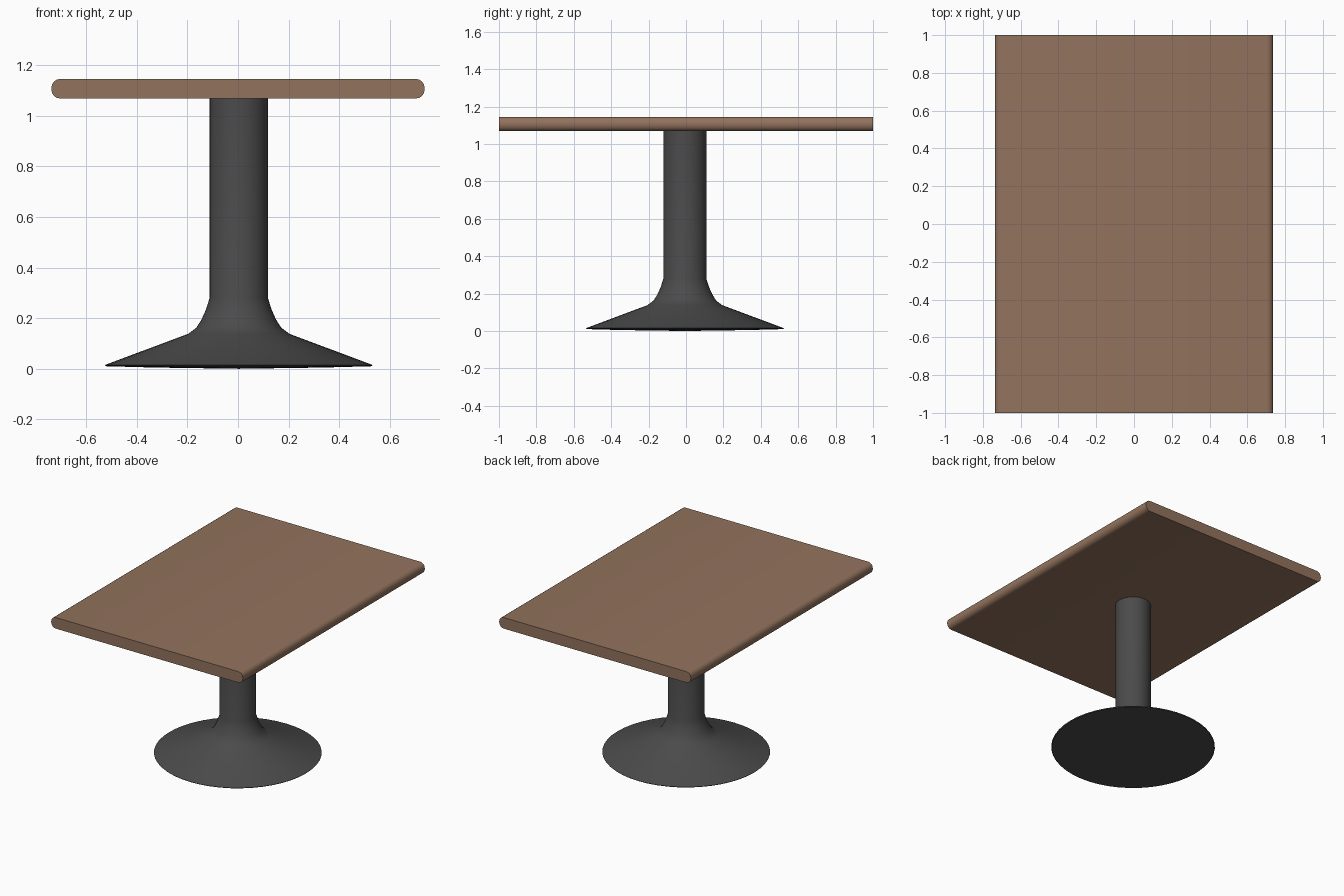
import bpy
import bmesh
import math

cube = bpy.data.objects.get("Cube")
if cube:
    bpy.data.objects.remove(cube, do_unlink=True)


def material(name, rgb):
    mat = bpy.data.materials.new(name)
    mat.use_nodes = True
    mat.diffuse_color = (*rgb, 1)
    bsdf = next(n for n in mat.node_tree.nodes if n.type == 'BSDF_PRINCIPLED')
    bsdf.inputs["Base Color"].default_value = (*rgb, 1)
    return mat


def finish(bm, name, mat, angle):
    bmesh.ops.recalc_face_normals(bm, faces=bm.faces)
    mesh = bpy.data.meshes.new(name)
    bm.to_mesh(mesh)
    bm.free()
    mesh.materials.append(mat)
    obj = bpy.data.objects.new(name, mesh)
    bpy.context.collection.objects.link(obj)
    bpy.ops.object.select_all(action='DESELECT')
    obj.select_set(True)
    bpy.context.view_layer.objects.active = obj
    bpy.ops.object.shade_smooth_by_angle(angle=math.radians(angle))
    return obj


wood = material("brown wood", (0.29, 0.17, 0.11))
metal = material("dark grey metal", (0.07, 0.07, 0.07))

# Table top: a slab with its long edges rounded
bm = bmesh.new()
bmesh.ops.create_cube(bm, size=1)
bmesh.ops.scale(bm, vec=(1.474, 2, 0.077), verts=bm.verts)
bmesh.ops.translate(bm, vec=(0, 0, 1.1065), verts=bm.verts)
long_edges = [e for e in bm.edges if abs(e.verts[0].co.y - e.verts[1].co.y) > 1]
bmesh.ops.bevel(bm, geom=long_edges, offset=0.034, segments=4, profile=0.5,
                affect='EDGES')
finish(bm, "table_top", wood, 30)

# Pedestal: a column flaring into a broad foot with a slightly bowed underside
profile = [(0, 1.075), (0.115, 1.075), (0.115, 0.28), (0.13, 0.233),
           (0.148, 0.193), (0.168, 0.162), (0.2, 0.138), (0.529, 0.015),
           (0.524, 0.01), (0.34, 0.005), (0, 0)]
bm = bmesh.new()
verts = [bm.verts.new((r, 0, z)) for r, z in profile]
edges = [bm.edges.new(pair) for pair in zip(verts, verts[1:])]
bmesh.ops.spin(bm, geom=verts + edges, cent=(0, 0, 0), axis=(0, 0, 1),
               angle=math.tau, steps=48)
bmesh.ops.remove_doubles(bm, verts=bm.verts, dist=0.0005)
pedestal = finish(bm, "pedestal", metal, 35)
pedestal.location = (0.003, -0.006, 0)
